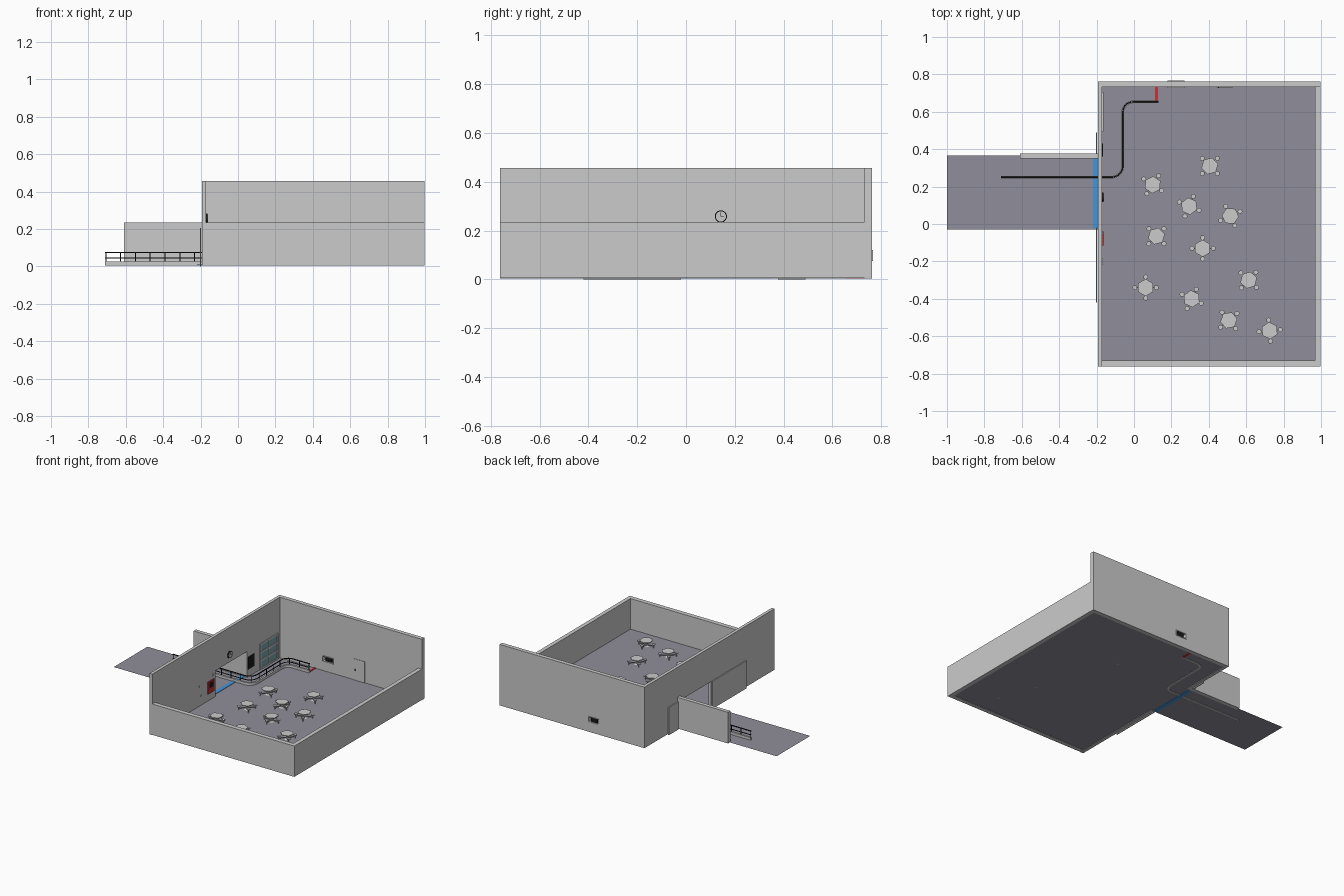
import bpy, bmesh
from math import sin, cos, pi, radians
from mathutils import Vector, Matrix

if "Cube" in bpy.data.objects:
    bpy.data.objects.remove(bpy.data.objects["Cube"])


def material(name, rgb):
    m = bpy.data.materials.new(name)
    m.diffuse_color = (*rgb, 1)
    m.use_nodes = True
    m.node_tree.nodes["Principled BSDF"].inputs["Base Color"].default_value = m.diffuse_color
    return m


FLOOR = material("floor_grey", (0.28, 0.27, 0.32))
BLACK = material("black", (0.01, 0.01, 0.01))
RED = material("red", (0.6, 0.03, 0.04))
BLUE = material("blue", (0.06, 0.3, 0.7))
GLASS = material("glass", (0.2, 0.38, 0.42))


def finish(name, bm, mat=None):
    bmesh.ops.recalc_face_normals(bm, faces=bm.faces)
    me = bpy.data.meshes.new(name)
    bm.to_mesh(me)
    bm.free()
    ob = bpy.data.objects.new(name, me)
    bpy.context.collection.objects.link(ob)
    if mat:
        me.materials.append(mat)
    return ob


def add_box(bm, x0, x1, y0, y1, z0, z1):
    m = Matrix.Translation(((x0 + x1) / 2, (y0 + y1) / 2, (z0 + z1) / 2))
    m = m @ Matrix.Diagonal((x1 - x0, y1 - y0, z1 - z0, 1))
    bmesh.ops.create_cube(bm, size=1, matrix=m)


def box(name, *dims, mat=None):
    bm = bmesh.new()
    add_box(bm, *dims)
    return finish(name, bm, mat)


def add_cyl(bm, r, z0, z1, n, x=0, y=0, r2=None):
    bmesh.ops.create_cone(bm, cap_ends=True, segments=n, radius1=r, radius2=r if r2 is None else r2,
                          depth=z1 - z0, matrix=Matrix.Translation((x, y, (z0 + z1) / 2)))


def plane(name, x0, x1, y0, y1, z, mat):
    bm = bmesh.new()
    bm.faces.new([bm.verts.new(p) for p in ((x0, y0, z), (x1, y0, z), (x1, y1, z), (x0, y1, z))])
    return finish(name, bm, mat)


def cut(ob, name, *dims):
    c = box(name, *dims)
    c.hide_render = True
    c.hide_set(True)
    mod = ob.modifiers.new(name, 'BOOLEAN')
    mod.operation, mod.solver, mod.object = 'DIFFERENCE', 'EXACT', c


ZF = 0.008          # floor level
LOW, TALL = 0.235, 0.457

# floors
plane("room_floor", -0.17, 0.967, -0.735, 0.735, ZF, FLOOR)
plane("walkway_floor", -1.0, -0.17, -0.03, 0.365, ZF, FLOOR)

# walls
left = box("left_wall", -0.193, -0.17, -0.763, 0.763, 0.004, TALL)
cut(left, "entrance_cutter", -0.3, -0.1, -0.02, 0.35, -0.1, 0.2)
back = box("back_wall", -0.17, 0.997, 0.733, 0.763, 0.004, TALL)
cut(back, "hatch_cutter", 0.185, 0.265, 0.65, 0.85, 0.08, 0.115)
box("front_wall", -0.17, 0.997, -0.763, -0.73, 0.006, LOW)
box("right_wall", 0.967, 0.997, -0.73, 0.733, 0.006, LOW)
box("walkway_wall", -0.61, -0.193, 0.35, 0.378, 0.004, LOW)

# sliding door leaves outside, slid open
box("door_leaf_long", -0.204, -0.197, -0.42, -0.02, 0.0, 0.205)
box("door_leaf_short", -0.204, -0.197, 0.378, 0.49, 0.0, 0.205)

# floor markings
box("entrance_strip", -0.22, -0.19, -0.025, 0.35, 0.004, 0.011, mat=BLUE)
box("stop_line", 0.113, 0.127, 0.657, 0.733, 0.004, 0.012, mat=RED)


# kerb and railing path
def arc(cx, cy, r, a0, a1, n=8):
    return [(cx + r * cos(radians(a0 + (a1 - a0) * i / n)),
             cy + r * sin(radians(a0 + (a1 - a0) * i / n))) for i in range(n + 1)]


PATH = [(-0.71, 0.25)] + arc(-0.12, 0.31, 0.06, -90, 0) + arc(-0.005, 0.598, 0.055, 180, 90) + [(0.13, 0.653)]
PATH = [Vector(p) for p in PATH]


def sweep(name, width, z0, z1, mat=None):
    bm = bmesh.new()
    rings = []
    for i, p in enumerate(PATH):
        t = (PATH[min(i + 1, len(PATH) - 1)] - PATH[max(i - 1, 0)])
        if i == 1:
            t = Vector((1, 0))
        t.normalize()
        n = Vector((-t.y, t.x)) * width / 2
        rings.append([bm.verts.new((*(p + s * n), z)) for s, z in ((-1, z0), (1, z0), (1, z1), (-1, z1))])
    for a, b in zip(rings, rings[1:]):
        for k in range(4):
            bm.faces.new((a[k], a[(k + 1) % 4], b[(k + 1) % 4], b[k]))
    bm.faces.new(rings[0])
    bm.faces.new(rings[-1])
    return finish(name, bm, mat)


sweep("railing_kerb", 0.014, 0.005, 0.027)
sweep("railing_mid_rail", 0.005, 0.043, 0.047, BLACK)
sweep("railing_top_rail", 0.007, 0.071, 0.076, BLACK)

# posts at even spacing along the path
bm = bmesh.new()
lengths = [(b - a).length for a, b in zip(PATH, PATH[1:])]
total = sum(lengths) - 0.006
count = round(total / 0.079)
for i in range(count + 1):
    d = 0.003 + (total * i / count)
    for a, b, l in zip(PATH, PATH[1:], lengths):
        if d <= l:
            p = a.lerp(b, d / l)
            add_cyl(bm, 0.003, 0.02, 0.073, 6, p.x, p.y)
            break
        d -= l
finish("railing_posts", bm, BLACK)

# wall clock
for name, r, depth, mat in (("clock_rim", 0.025, 0.008, BLACK), ("clock_face", 0.021, 0.0095, None)):
    bm = bmesh.new()
    add_cyl(bm, r, 0, depth, 24)
    bm.transform(Matrix.Translation((-0.17, 0.143, 0.258)) @ Matrix.Rotation(pi / 2, 4, 'Y'))
    finish(name, bm, mat)
bm = bmesh.new()
add_box(bm, -0.161, -0.16, 0.142, 0.144, 0.258, 0.275)
add_box(bm, -0.161, -0.16, 0.143, 0.155, 0.257, 0.259)
finish("clock_hands", bm, BLACK)

# fittings on the left wall
box("hose_cabinet", -0.17, -0.164, -0.115, -0.04, 0.06, 0.15, mat=RED)
box("hose_cabinet_panel", -0.164, -0.163, -0.1, -0.055, 0.1, 0.14, mat=BLACK)
box("notice_board", -0.17, -0.165, 0.35 + 0.01, 0.43, 0.065, 0.155, mat=BLACK)
for i, (y, z) in enumerate(((-0.21, 0.155), (-0.19, 0.08), (-0.05, 0.18))):
    box(f"wall_switch_{i}", -0.17, -0.167, y - 0.006, y + 0.006, z - 0.006, z + 0.006)


# glazed double door: frame bars with glass behind
def grid_frame(name, ys, zs, t, x0, x1):
    bm = bmesh.new()
    for y in ys:
        add_box(bm, x0, x1, y - t, y + t, zs[0] - t, zs[-1] + t)
    for z in zs:
        add_box(bm, x0, x1, ys[0], ys[-1], z - t, z + t)
    return finish(name, bm)


grid_frame("glazed_door_frame", (0.5, 0.6, 0.7), (0.015, 0.075, 0.135, 0.195), 0.006, -0.17, -0.163)
box("glazed_door_glass", -0.17, -0.167, 0.5, 0.7, 0.015, 0.195, mat=GLASS)

# hatch frame through the back wall
for name, y0, y1 in (("hatch_frame_inside", 0.728, 0.733), ("hatch_frame_outside", 0.763, 0.766)):
    bm = bmesh.new()
    for z in (0.076, 0.115):
        add_box(bm, 0.18, 0.27, y0, y1, z, z + 0.005)
    for x in (0.18, 0.265):
        add_box(bm, x, x + 0.005, y0, y1, 0.076, 0.12)
    finish(name, bm)
box("hatch_shutter", 0.2, 0.25, 0.74, 0.756, 0.08, 0.115, mat=BLACK)

# plain door in the back wall
box("back_door", 0.44, 0.53, 0.73, 0.733, 0.008, 0.165)
box("back_door_handle", 0.45, 0.455, 0.726, 0.73, 0.08, 0.09, mat=BLACK)


# hexagonal table with four stools on arms
def table_mesh():
    bm = bmesh.new()
    add_cyl(bm, 0.046, 0.047, 0.052, 6)
    add_cyl(bm, 0.006, ZF, 0.047, 8)
    add_cyl(bm, 0.02, ZF, 0.012, 8, r2=0.012)
    for k in range(4):
        c, s = round(cos(k * pi / 2)), round(sin(k * pi / 2))
        x, y = 0.057 * c, 0.057 * s
        add_cyl(bm, 0.013, 0.031, 0.036, 10, x, y)
        add_cyl(bm, 0.003, ZF, 0.031, 6, x, y)
        w = 0.003
        add_box(bm, min(0, x) - w * abs(s), max(0, x) + w * abs(s),
                min(0, y) - w * abs(c), max(0, y) + w * abs(c), 0.019, 0.024)
    return finish("table_with_stools", bm)


TABLES = [(0.1, 0.21, 57), (0.405, 0.31, 45), (0.295, 0.095, 67), (0.515, 0.043, 25),
          (0.12, -0.065, 45), (0.367, -0.13, 0), (0.062, -0.34, 0), (0.308, -0.4, 65),
          (0.613, -0.3, 47), (0.507, -0.515, 40), (0.725, -0.57, 5)]
first = table_mesh()
for i, (x, y, a) in enumerate(TABLES):
    ob = first
    if i:
        ob = bpy.data.objects.new(f"table_with_stools_{i}", first.data)
        bpy.context.collection.objects.link(ob)
    ob.location = (x, y, 0)
    ob.rotation_euler.z = radians(a)
